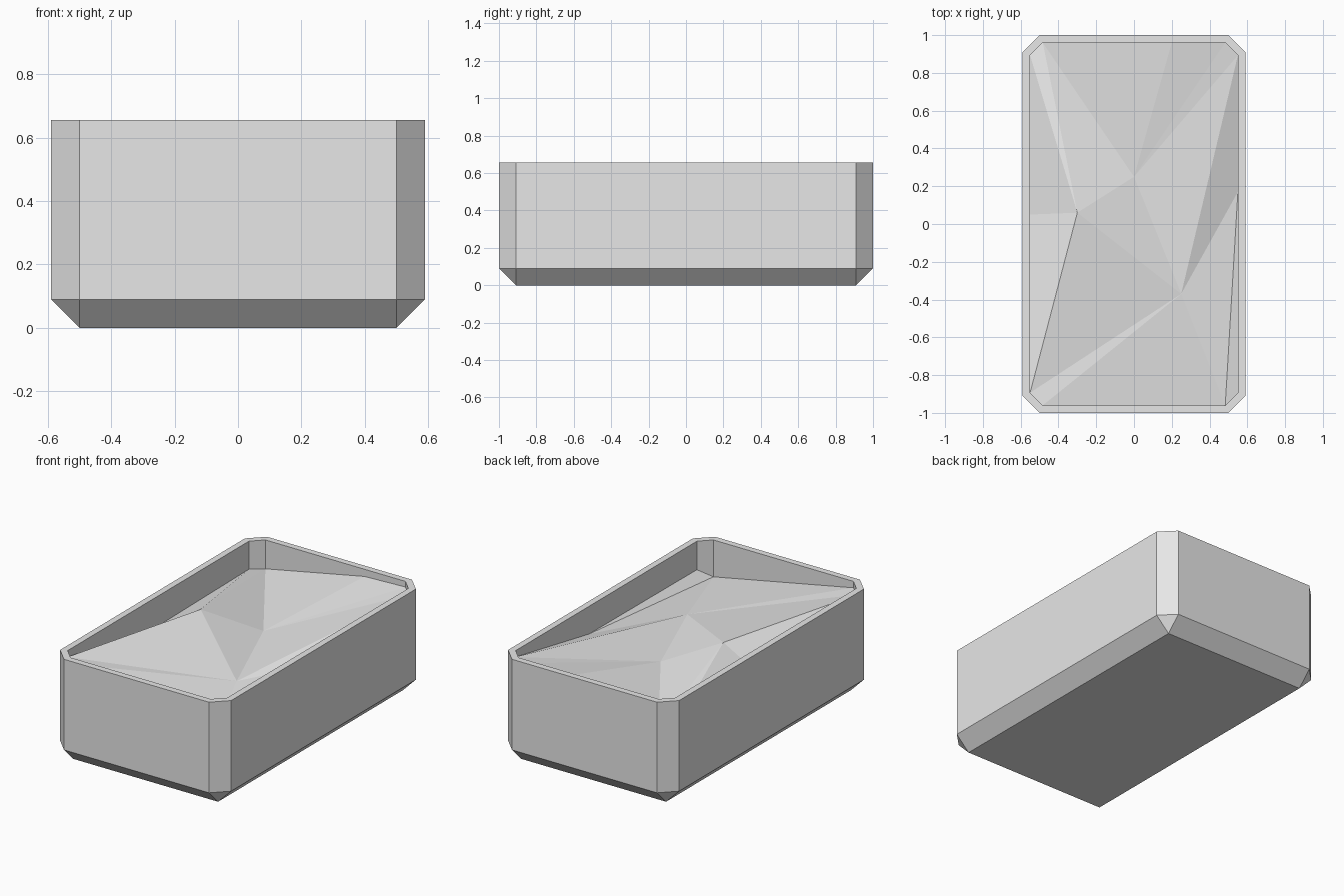
import bpy
import bmesh

if "Cube" in bpy.data.objects:
    bpy.data.objects.remove(bpy.data.objects["Cube"], do_unlink=True)

# One plain grey for the tray and its filling
grey = bpy.data.materials.new("light_grey")
grey.use_nodes = True
grey.diffuse_color = (0.8, 0.8, 0.8, 1)
grey.node_tree.nodes["Principled BSDF"].inputs["Base Color"].default_value = (0.8, 0.8, 0.8, 1)

TOP = 0.655


def finish(bm, name):
    mesh = bpy.data.meshes.new(name)
    bm.to_mesh(mesh)
    bm.free()
    mesh.materials.append(grey)
    obj = bpy.data.objects.new(name, mesh)
    bpy.context.collection.objects.link(obj)
    return obj


def ring(bm, hx, hy, cut, z):
    """Rectangle with clipped corners, counter-clockwise."""
    pts = [(hx, -hy + cut), (hx, hy - cut), (hx - cut, hy), (-hx + cut, hy),
           (-hx, hy - cut), (-hx, -hy + cut), (-hx + cut, -hy), (hx - cut, -hy)]
    return [bm.verts.new((x, y, z)) for x, y in pts]


# Tray: tapered foot, clipped-corner walls, rim and recess
bm = bmesh.new()
loops = [ring(bm, 0.5, 0.91, 0, 0),
         ring(bm, 0.59, 1, 0.09, 0.09),
         ring(bm, 0.59, 1, 0.09, TOP),
         ring(bm, 0.55, 0.96, 0.067, TOP),
         ring(bm, 0.55, 0.96, 0.067, 0.4)]
for low, high in zip(loops, loops[1:]):
    for i in range(8):
        j = (i + 1) % 8
        bm.faces.new((low[i], low[j], high[j], high[i]))
bm.faces.new(loops[0][::-1])
bm.faces.new(loops[-1])
bmesh.ops.remove_doubles(bm, verts=bm.verts, dist=0.0001)
finish(bm, "tray")

# Filling: uneven faceted surface, points given as x, y and depth below the rim
points = {
    "A": (-0.55, 0.893, 0.175), "B": (-0.483, 0.96, 0.18),
    "C": (0.2, 0.96, 0.045), "D": (0.483, 0.96, 0.035),
    "E": (0.55, 0.893, 0.04), "F": (0.55, 0.17, 0.173),
    "G": (0.55, -0.893, 0.178), "H": (0.483, -0.96, 0.23),
    "I": (-0.483, -0.96, 0.04), "J": (-0.55, -0.893, 0.04),
    "K": (-0.55, 0.05, 0.186), "P": (-0.3, 0.06, 0.04),
    "Q": (0, 0.25, 0.167), "R": (0.25, -0.37, 0.176),
}
triangles = "ABP APK KPJ BQP BCQ CDQ DEQ QER QRP PRJ JRI IRH HRF FGH EFR"
bm = bmesh.new()
verts = {k: bm.verts.new((x, y, TOP - d)) for k, (x, y, d) in points.items()}
for tri in triangles.split():
    face = bm.faces.new([verts[k] for k in tri])
    face.normal_update()
    if face.normal.z < 0:
        face.normal_flip()
finish(bm, "filling")
